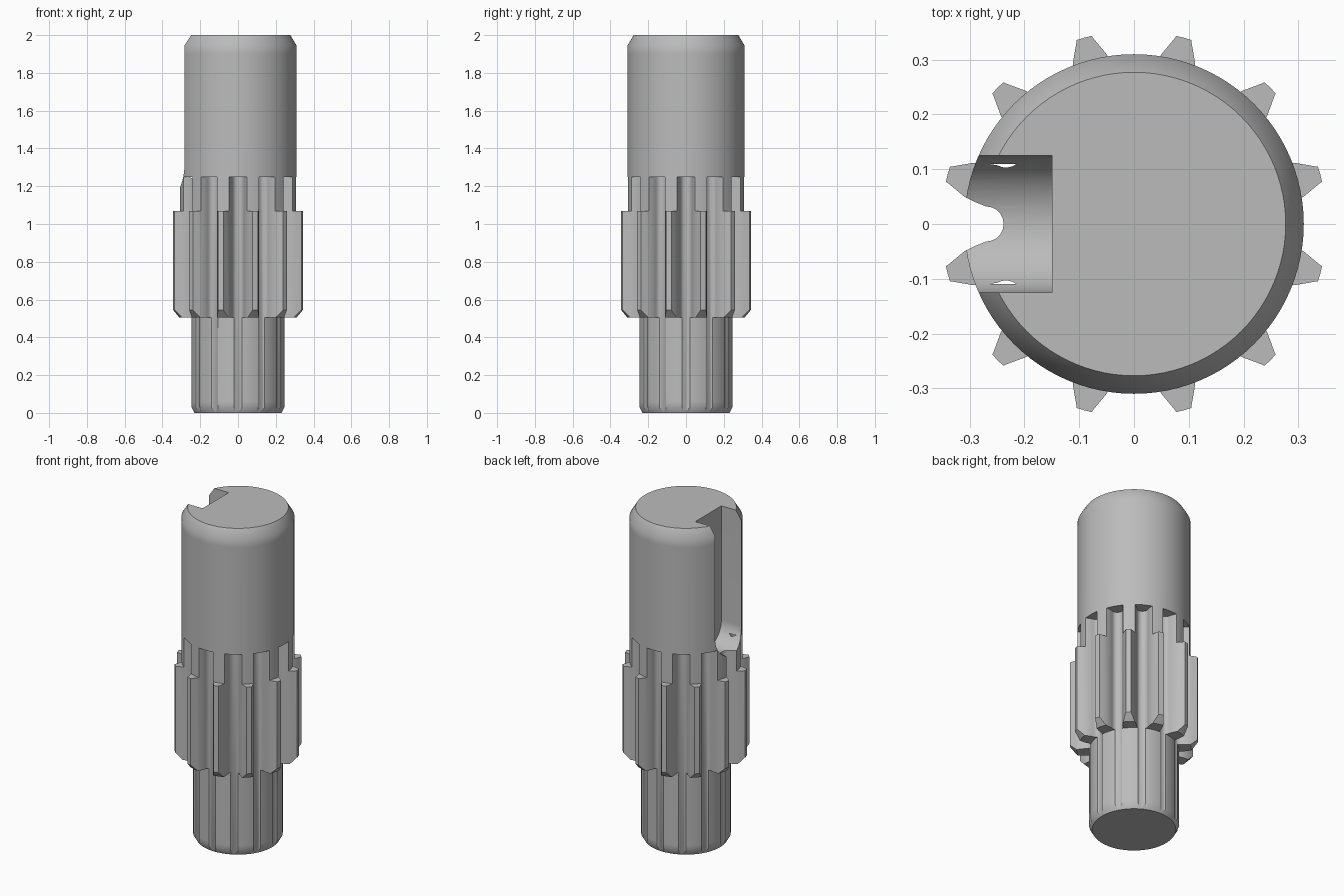
import bpy, bmesh
from math import sin, cos, pi, radians
from mathutils import Matrix, Vector

cube = bpy.data.objects.get("Cube")
if cube:
    bpy.data.objects.remove(cube, do_unlink=True)

SEGMENTS = 96
TEETH = 12


def flat_material(name, value):
    mat = bpy.data.materials.new(name)
    mat.use_nodes = True
    color = (value, value, value, 1)
    mat.diffuse_color = color
    mat.node_tree.nodes["Principled BSDF"].inputs["Base Color"].default_value = color
    return mat


def make_object(name, bm):
    bmesh.ops.recalc_face_normals(bm, faces=bm.faces)
    mesh = bpy.data.meshes.new(name)
    bm.to_mesh(mesh)
    bm.free()
    obj = bpy.data.objects.new(name, mesh)
    bpy.context.collection.objects.link(obj)
    return obj


def prism(bm, outline, offset):
    """Extrude a closed outline of 3D points along the offset."""
    face = bm.faces.new([bm.verts.new(p) for p in outline])
    result = bmesh.ops.extrude_face_region(bm, geom=[face], use_keep_orig=True)
    verts = [v for v in result["geom"] if isinstance(v, bmesh.types.BMVert)]
    bmesh.ops.translate(bm, verts=verts, vec=offset)


def lathe(bm, profile):
    """Turn (radius, height) points around z and cap both ends."""
    rings = [[bm.verts.new((r * cos(2 * pi * i / SEGMENTS), r * sin(2 * pi * i / SEGMENTS), z))
              for i in range(SEGMENTS)] for r, z in profile]
    for low, high in zip(rings, rings[1:]):
        for i in range(SEGMENTS):
            j = (i + 1) % SEGMENTS
            bm.faces.new((low[i], low[j], high[j], high[i]))
    bm.faces.new(rings[0])
    bm.faces.new(rings[-1])


def cut(obj, cutter):
    cutter.hide_render = True
    mod = obj.modifiers.new("cut", "BOOLEAN")
    mod.operation = "DIFFERENCE"
    mod.solver = "EXACT"
    mod.object = cutter
    bpy.context.view_layer.objects.active = obj
    bpy.ops.object.modifier_apply(modifier=mod.name)
    bpy.data.objects.remove(cutter, do_unlink=True)


# Turned blank: narrow end, gear collar, chamfered upper shaft
bm = bmesh.new()
lathe(bm, [(0.23, 0), (0.247, 0.03), (0.247, 0.06), (0.247, 0.505), (0.315, 0.505),
           (0.352, 0.545), (0.352, 1.07), (0.31, 1.07), (0.31, 1.9),
           (0.31, 1.945), (0.277, 2)])
shaft = make_object("splined_shaft", bm)

# Round-bottomed grooves that leave the teeth standing
flank = [(0.27, 0.032), (0.29, 0.04), (0.31, 0.05), (0.34, 0.075), (0.36, 0.088)]
root = [(0.27 - 0.032 * sin(a), 0.032 * cos(a)) for a in (pi * i / 10 for i in range(1, 10))]
groove = [(x, y) for x, y in reversed(flank)] + root + [(x, -y) for x, y in flank]
bm = bmesh.new()
for i in range(TEETH):
    turn = Matrix.Rotation(2 * pi * i / TEETH, 3, "Z")
    prism(bm, [turn @ Vector((x, y, -0.1)) for x, y in groove], (0, 0, 1.35))
cut(shaft, make_object("groove_cutter", bm))

# Keyway with a rounded lower end, open at the top
half, centre = 0.125, 1.31
outline = [(-0.5, half, 2.2)]
outline += [(-0.5, half * cos(pi * i / 32), centre - half * sin(pi * i / 32)) for i in range(33)]
outline += [(-0.5, -half, 2.2)]
bm = bmesh.new()
prism(bm, outline, (0.35, 0, 0))
cut(shaft, make_object("keyway_cutter", bm))

# Finish
shaft.data.materials.clear()
shaft.data.materials.append(flat_material("steel_grey", 0.5))
bpy.ops.object.select_all(action="DESELECT")
shaft.select_set(True)
bpy.context.view_layer.objects.active = shaft
bpy.ops.object.shade_smooth_by_angle(angle=radians(35))
